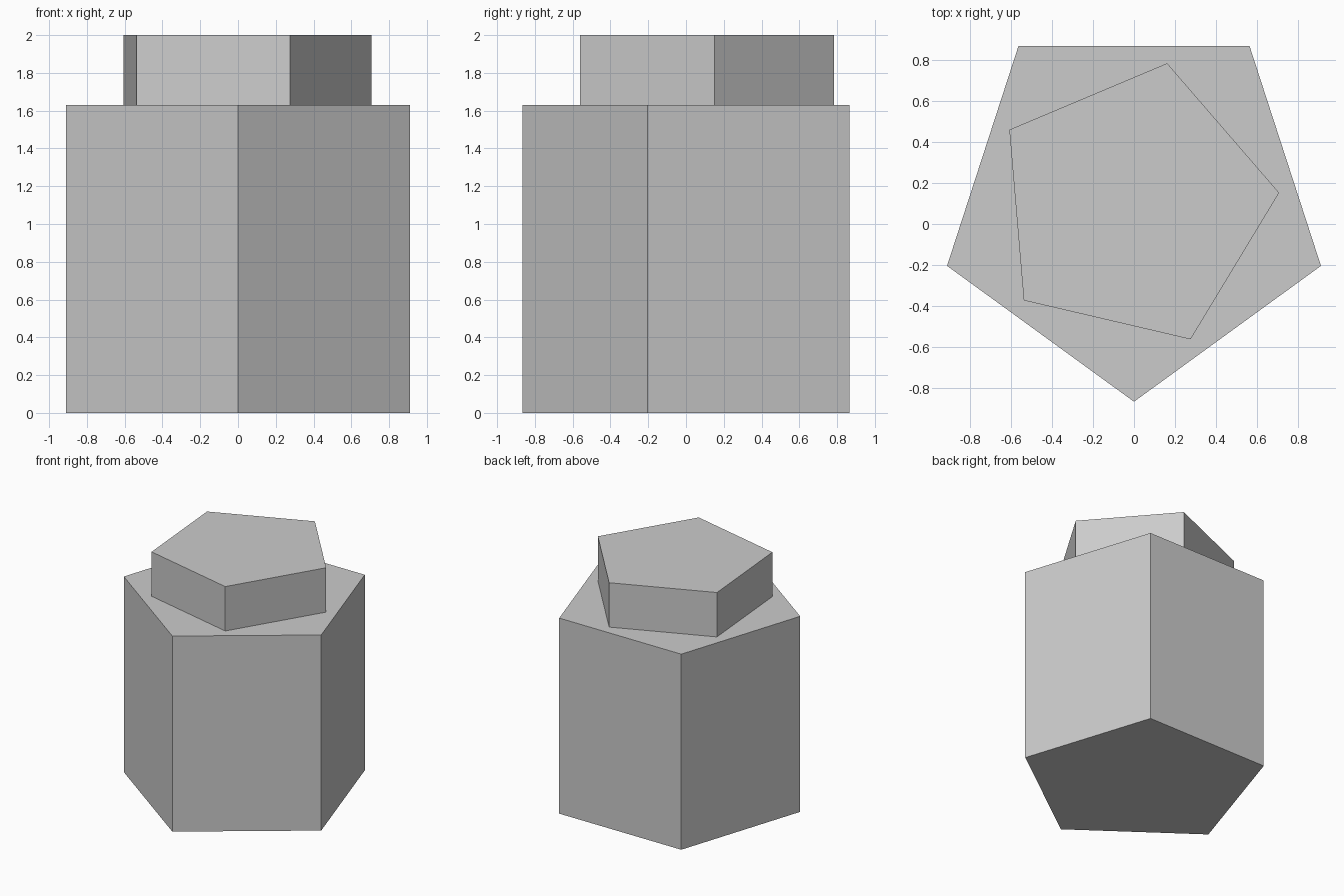
import bpy
import math

cube = bpy.data.objects.get("Cube")
if cube:
    bpy.data.objects.remove(cube, do_unlink=True)

# Single flat grey
grey = bpy.data.materials.new("light_grey")
grey.use_nodes = True
colour = (0.6, 0.6, 0.6, 1)
grey.diffuse_color = colour
grey.node_tree.nodes["Principled BSDF"].inputs["Base Color"].default_value = colour

CENTRE_Y = 0.092  # shared axis of both prisms


def pentagon_prism(name, radius, bottom, top, first_corner):
    """Flat-shaded pentagonal prism with one corner at the given angle in degrees."""
    bpy.ops.mesh.primitive_cylinder_add(
        vertices=5, radius=radius, depth=top - bottom,
        location=(0, CENTRE_Y, (bottom + top) / 2),
        rotation=(0, 0, math.radians(first_corner - 90)))
    prism = bpy.context.object
    prism.name = name
    prism.data.materials.append(grey)
    return prism


# Wide body with a corner at the front, and a twisted cap on top
pentagon_prism("body", 0.957, 0, 1.63, -90)
pentagon_prism("cap", 0.709, 1.63, 2, 4.85)
